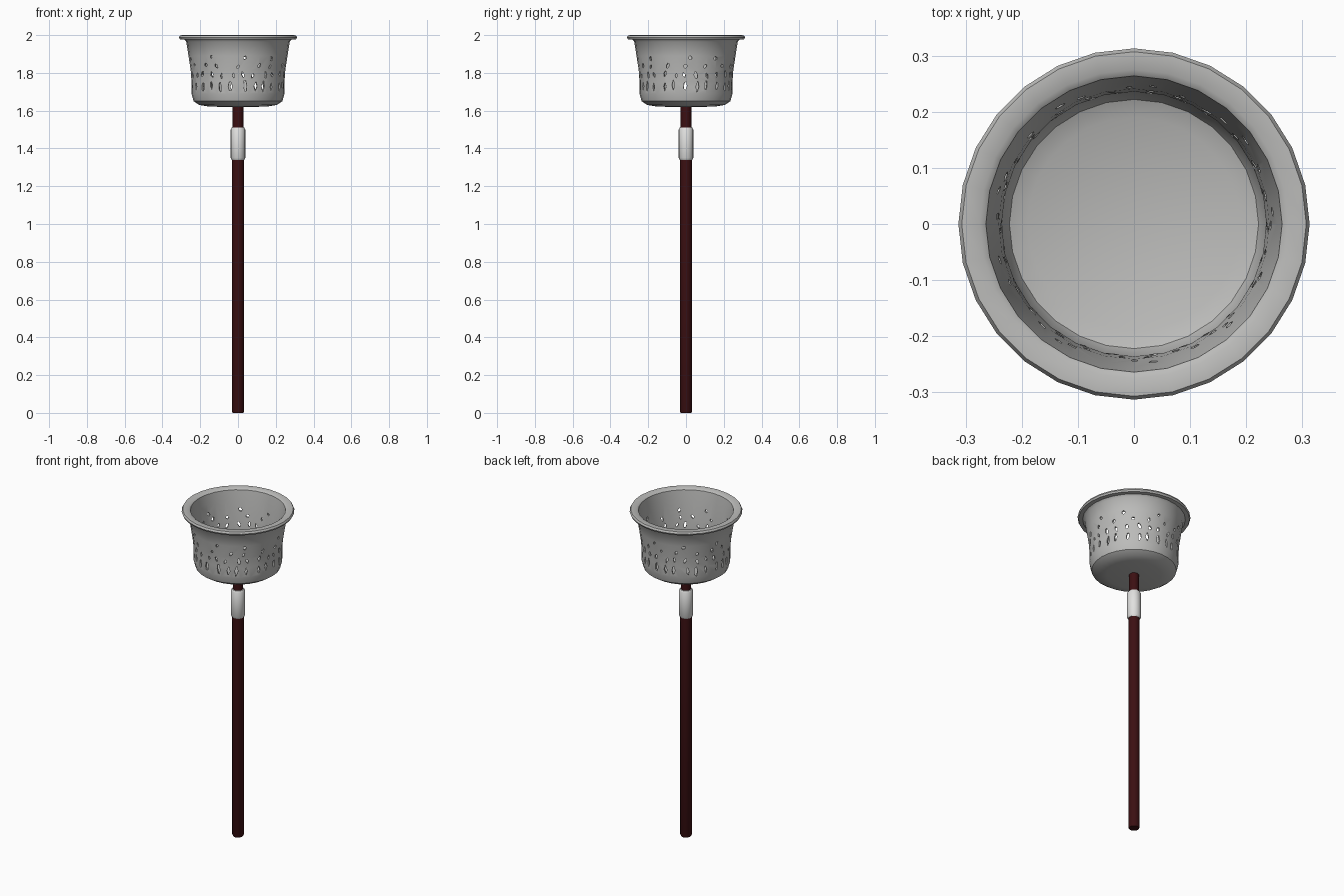
import bpy
import bmesh
import math
import random
from mathutils import Matrix

random.seed(7)
cube = bpy.data.objects.get("Cube")
if cube:
    bpy.data.objects.remove(cube, do_unlink=True)


def make_material(name, color):
    mat = bpy.data.materials.new(name)
    mat.use_nodes = True
    mat.diffuse_color = (*color, 1)
    mat.node_tree.nodes["Principled BSDF"].inputs["Base Color"].default_value = (*color, 1)
    return mat


grey = make_material("metal grey", (0.5, 0.5, 0.49))
white = make_material("pale sleeve", (0.75, 0.75, 0.74))
wood = make_material("dark red wood", (0.045, 0.005, 0.006))


def make_object(name, bm, mat):
    bmesh.ops.recalc_face_normals(bm, faces=bm.faces)
    mesh = bpy.data.meshes.new(name)
    bm.to_mesh(mesh)
    bm.free()
    mesh.materials.append(mat)
    obj = bpy.data.objects.new(name, mesh)
    bpy.context.collection.objects.link(obj)
    return obj


def activate(obj):
    bpy.ops.object.select_all(action='DESELECT')
    obj.select_set(True)
    bpy.context.view_layer.objects.active = obj


def lathe(name, profile, steps, mat):
    """Spin a profile of (radius, height) points that starts and ends on the axis."""
    bm = bmesh.new()
    verts = [bm.verts.new((r, 0, z)) for r, z in profile]
    edges = [bm.edges.new(pair) for pair in zip(verts, verts[1:])]
    bmesh.ops.spin(bm, geom=verts + edges, cent=(0, 0, 0), axis=(0, 0, 1),
                   angle=math.tau, steps=steps)
    bmesh.ops.remove_doubles(bm, verts=bm.verts, dist=0.0005)
    return make_object(name, bm, mat)


def smooth(obj, degrees):
    activate(obj)
    bpy.ops.object.shade_smooth_by_angle(angle=math.radians(degrees))


# Basket: thin flared bowl with a flat lip
basket = lathe("basket", [
    (0, 1.62), (0.15, 1.621), (0.205, 1.63), (0.235, 1.65), (0.246, 1.69),
    (0.246, 1.75), (0.25, 1.81), (0.262, 1.89), (0.274, 1.965), (0.285, 1.976),
    (0.308, 1.978), (0.313, 1.988), (0.307, 1.999), (0.275, 2.0), (0.264, 1.992),
    (0.256, 1.94), (0.241, 1.81), (0.236, 1.74), (0.235, 1.69), (0.222, 1.662),
    (0.19, 1.648), (0, 1.643)], 28, grey)

# Drain holes: tall slits below, smaller scattered ones above
# Each row: count, height, half height, half width, tilt
rows = [(26, 1.73, 0.033, 0.011, 0.12),
        (26, 1.79, 0.020, 0.010, 0.5),
        (16, 1.838, 0.015, 0.010, 0.7),
        (9, 1.88, 0.014, 0.011, 0.7)]
bm = bmesh.new()
for count, height, half_h, half_w, tilt in rows:
    for i in range(count):
        angle = math.tau * (i + random.uniform(-0.2, 0.2)) / count
        size = random.uniform(0.65, 1)
        place = (Matrix.Rotation(angle, 4, 'Z')
                 @ Matrix.Translation((0.25, 0, height + random.uniform(-0.006, 0.006)))
                 @ Matrix.Rotation(random.uniform(-tilt, tilt), 4, 'X')
                 @ Matrix.Rotation(math.pi / 2, 4, 'Y')
                 @ Matrix.Diagonal((half_h * size, half_w * random.uniform(0.6, 1), 1, 1)))
        bmesh.ops.create_cone(bm, cap_ends=True, segments=random.choice((4, 5, 6)),
                              radius1=1, radius2=1, depth=0.1, matrix=place)
cutter = make_object("hole_cutter", bm, grey)
cutter.hide_render = True
cut = basket.modifiers.new("holes", 'BOOLEAN')
cut.operation = 'DIFFERENCE'
cut.solver = 'EXACT'
cut.use_self = True
cut.object = cutter
activate(basket)
bpy.ops.object.modifier_apply(modifier=cut.name)
bpy.data.objects.remove(cutter, do_unlink=True)
smooth(basket, 40)

# Handle: long pole, slimmer neck and the sleeve joining them
pole = lathe("pole", [(0, 0), (0.028, 0), (0.032, 0.008), (0.032, 1.36), (0, 1.36)], 12, wood)
neck = lathe("neck", [(0, 1.48), (0.028, 1.48), (0.028, 1.63), (0, 1.63)], 12, wood)
sleeve = lathe("sleeve", [(0, 1.34), (0.033, 1.34), (0.039, 1.35), (0.039, 1.5),
                          (0.033, 1.51), (0, 1.51)], 16, white)
for part in (pole, neck, sleeve):
    smooth(part, 40)
